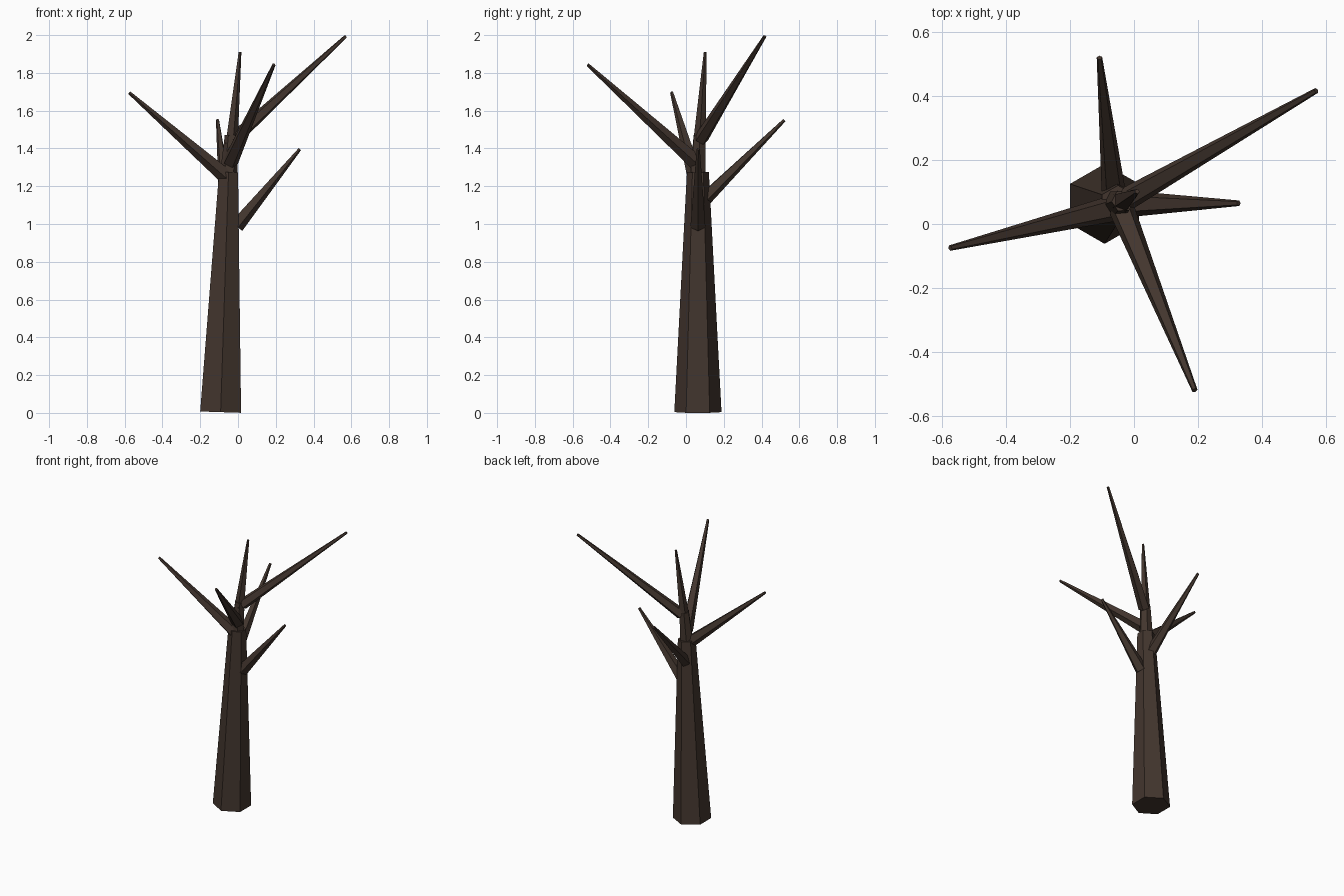
import bpy, bmesh, math
from mathutils import Vector

if "Cube" in bpy.data.objects:
    bpy.data.objects.remove(bpy.data.objects["Cube"])

bark = bpy.data.materials.new("bark")
bark.diffuse_color = (0.055, 0.036, 0.027, 1)
bark.use_nodes = True
bark.node_tree.nodes["Principled BSDF"].inputs["Base Color"].default_value = bark.diffuse_color


def limb(name, start, end, r1, r2, sides, phase=90):
    """Tapered flat-sided limb between two points, ends square to its axis."""
    a, b = Vector(start), Vector(end)
    rot = (b - a).to_track_quat('Z', 'Y')
    bm = bmesh.new()
    rings = []
    for centre, r in ((a, r1), (b, r2)):
        ring = []
        for i in range(sides):
            t = math.radians(phase) + math.tau * i / sides
            ring.append(bm.verts.new(centre + rot @ Vector((r * math.cos(t), r * math.sin(t), 0))))
        rings.append(ring)
    for i in range(sides):
        j = (i + 1) % sides
        bm.faces.new((rings[0][i], rings[0][j], rings[1][j], rings[1][i]))
    bm.faces.new(rings[0][::-1])
    bm.faces.new(rings[1])
    # the trunk limbs keep a corner towards the front, whatever the lean
    mesh = bpy.data.meshes.new(name)
    bm.to_mesh(mesh)
    bm.free()
    mesh.materials.append(bark)
    obj = bpy.data.objects.new(name, mesh)
    bpy.context.collection.objects.link(obj)
    return obj


# Trunk in three leaning stages
# (nearly vertical axes, so the track direction is set by the phase)
limb("trunk", (-0.092, 0.063, 0.004), (-0.05, 0.063, 1.275), 0.125, 0.058, 6, 0)
limb("upper_trunk", (-0.05, 0.062, 1.25), (-0.035, 0.072, 1.47), 0.047, 0.035, 6, 0)
limb("top_shoot", (-0.037, 0.07, 1.42), (0.01, 0.102, 1.91), 0.035, 0.008, 5)

# Side branches: base, tip, base radius
branches = {
    "branch_high_right": ((-0.02, 0.08, 1.45), (0.57, 0.417, 1.993), 0.038),
    "branch_left": ((-0.06, 0.05, 1.25), (-0.575, -0.075, 1.695), 0.043),
    "branch_front": ((-0.04, 0.05, 1.33), (0.19, -0.52, 1.843), 0.042),
    "branch_low_right": ((-0.01, 0.063, 0.99), (0.327, 0.065, 1.397), 0.042),
    "branch_back": ((-0.062, 0.085, 1.12), (-0.108, 0.52, 1.55), 0.04),
}
for name, (base, tip, r) in branches.items():
    limb(name, base, tip, r, 0.009, 5, -90)
